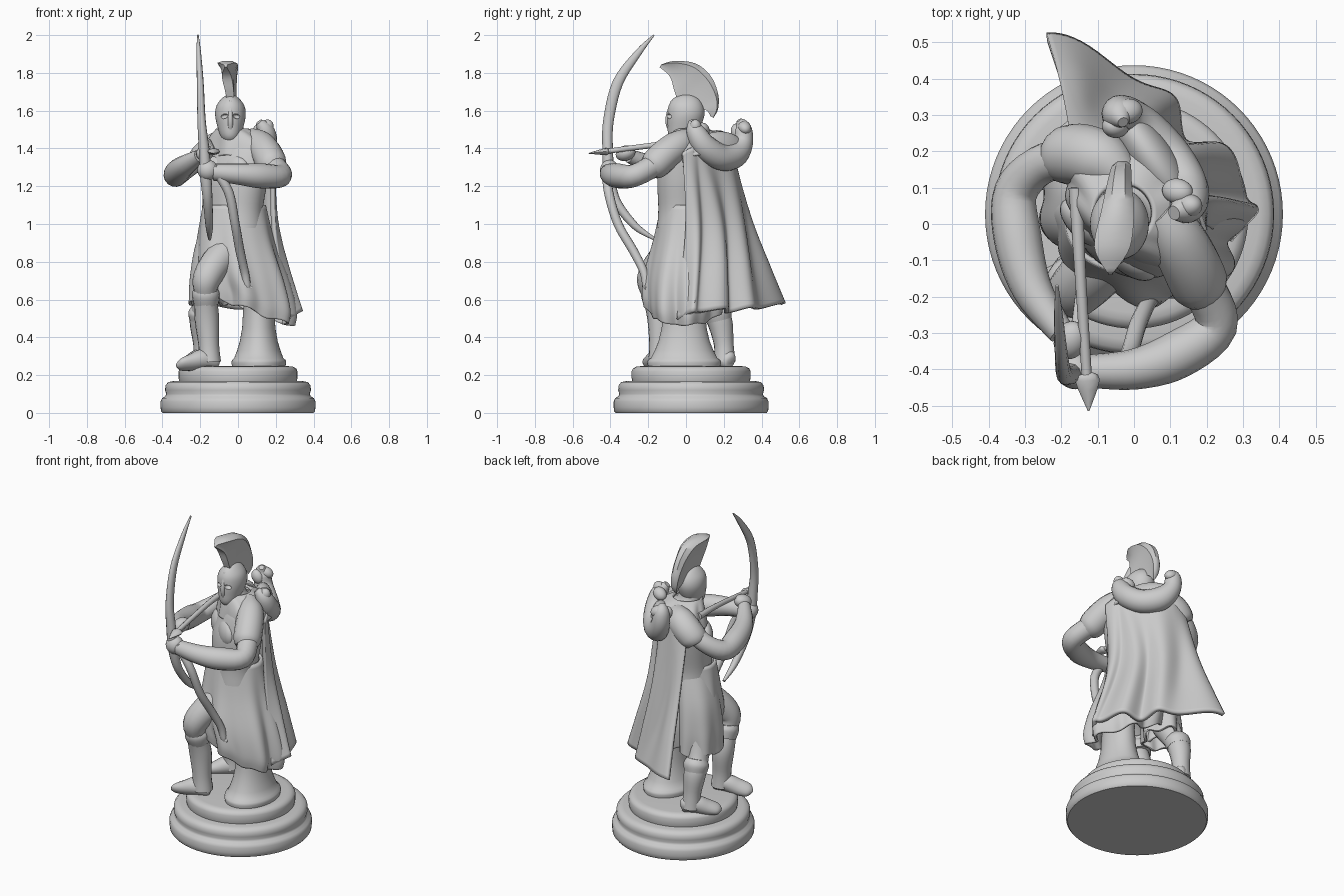
import bpy, bmesh
from math import sin, cos, pi
from mathutils import Vector


def spline(rows, n):
    """Catmull-Rom through rows of equal-length number tuples."""
    out, last = [], len(rows) - 1
    for k in range(last * n + 1):
        i = min(k // n, last - 1)
        t = k / n - i
        a, b, c, d = (rows[min(max(j, 0), last)] for j in (i - 1, i, i + 1, i + 2))
        out.append([0.5 * (2 * q + (r - p) * t + (2 * p - 5 * q + 4 * r - s) * t * t
                           + (3 * q - p - 3 * r + s) * t ** 3) for p, q, r, s in zip(a, b, c, d)])
    return out


def skin(name, rings, closed=True, cap=True, thick=0):
    bm = bmesh.new()
    vs = [[bm.verts.new(p) for p in r] for r in rings]
    n = len(vs[0])
    for a, b in zip(vs, vs[1:]):
        for j in range(n if closed else n - 1):
            k = (j + 1) % n
            bm.faces.new((a[j], a[k], b[k], b[j]))
    if closed and cap:
        bm.faces.new(vs[0])
        bm.faces.new(vs[-1])
    bmesh.ops.recalc_face_normals(bm, faces=bm.faces)
    me = bpy.data.meshes.new(name)
    bm.to_mesh(me)
    bm.free()
    ob = bpy.data.objects.new(name, me)
    bpy.context.collection.objects.link(ob)
    if thick:
        m = ob.modifiers.new("thickness", 'SOLIDIFY')
        m.thickness, m.offset = thick, 0
    return ob


def tube(name, pts, n=5, seg=16):
    """Points are (x, y, z, side radius, other radius)."""
    rows = spline([p if len(p) == 5 else (*p, p[3]) for p in pts], n)
    P = [Vector(r[:3]) for r in rows]
    side, rings = Vector((1, 0.01, 0.02)), []
    for i, r in enumerate(rows):
        t = (P[min(i + 1, len(P) - 1)] - P[max(i - 1, 0)]).normalized()
        side = (side - t * side.dot(t)).normalized()
        up = t.cross(side)
        a, b = max(r[3], .002), max(r[4], .002)
        rings.append([P[i] + side * a * cos(2 * pi * j / seg) + up * b * sin(2 * pi * j / seg)
                      for j in range(seg)])
    return skin(name, rings)


def loft(name, rows, rot=0, waves=0, tilt=0, n=5, seg=64, smooth=True, **kw):
    """Rows are (x, y, z, rx, ry, fold depth)."""
    rows = [(*r, 0) if len(r) == 5 else r for r in rows]
    rings = []
    for x, y, z, rx, ry, f in (spline(rows, n) if smooth else rows):
        ring = []
        for j in range(seg):
            a = 2 * pi * j / seg
            w = 1 + f * (sin(waves * a) + 0.5 * sin((2 * waves - 3) * a + 1))
            u, v = rx * w * cos(a), ry * w * sin(a)
            ring.append((x + u * cos(rot) - v * sin(rot), y + u * sin(rot) + v * cos(rot),
                         z - tilt * u * f + 0.12 * f * sin(waves * a)))
        rings.append(ring)
    return skin(name, rings, **kw)


def blob(name, loc, size, rot=(0, 0, 0)):
    bpy.ops.mesh.primitive_uv_sphere_add(segments=24, ring_count=14, location=loc, rotation=rot)
    ob = bpy.context.object
    ob.name, ob.scale = name, size
    return ob


def lathe(name, prof, x, y, sy=1):
    return loft(name, [(x, y, z, r, r * sy) for r, z in prof], smooth=False, seg=80)


# stepped round base and flared seat column
lathe("base", [(.4, 0), (.408, .01), (.41, .03), (.41, .06), (.402, .078), (.385, .088), (.38, .1),
               (.386, .12), (.384, .145), (.37, .163), (.345, .168), (.312, .17), (.315, .185),
               (.315, .22), (.308, .235), (.29, .245), (.27, .247)], 0, .027)
lathe("seat_column", [(.14, .24), (.145, .265), (.142, .28), (.13, .29), (.115, .33), (.1, .38),
                      (.088, .45), (.082, .56), (.085, .75)], .11, -.01, 1.35)

# legs and boots
tube("front_leg", [(0, -.02, .9, .09), (-.1, -.12, .81, .085), (-.165, -.185, .71, .075),
                   (-.17, -.17, .62, .06), (-.165, -.14, .5, .065), (-.155, -.14, .36, .055),
                   (-.15, -.14, .27, .06)])
tube("rear_leg", [(-.1, .06, .86, .09), (-.15, .09, .68, .085), (-.18, .14, .56, .065),
                  (-.19, .18, .48, .066), (-.185, .2, .36, .052), (-.18, .205, .27, .058)])
tube("front_boot_cuff", [(-.17, -.17, .66, .062), (-.17, -.165, .63, .074), (-.168, -.15, .58, .068)])
tube("rear_boot_cuff", [(-.187, .155, .56, .06), (-.188, .165, .53, .075), (-.19, .175, .49, .068)])
for name, heel, toe in (("front_foot", (-.1, -.12), (-.325, -.205)), ("rear_foot", (-.13, .24), (-.32, .1))):
    h, t = Vector(heel), Vector(toe)
    tube(name, [(*h.lerp(t, f), z, a, b) for f, z, a, b in
                ((0, .275, .01, .01), (.06, .278, .035, .045), (.35, .287, .05, .055), (.65, .268, .05, .042),
                 (.9, .255, .04, .026), (1, .25, .008, .008))])

# torso turned toward the front left
R = -.7
loft("torso", [(-.02, 0, .98, .17, .14), (-.02, 0, 1.08, .165, .132), (-.01, .01, 1.24, .185, .14),
               (0, .03, 1.38, .19, .12), (0, .04, 1.45, .14, .1), (-.03, .02, 1.49, .07, .07),
               (-.04, .01, 1.56, .06, .06)], rot=R)
for name, loc in (("right_chest", (-.125, 0, 1.28)), ("left_chest", (-.015, -.085, 1.28))):
    blob(name, loc, (.095, .05, .085), (0, 0, R))
# tunic skirt with folds, and the part hanging over the rear thigh
loft("skirt", [(-.02, 0, 1.1, .16, .125, 0), (-.01, 0, .92, .195, .16, .02), (.02, -.01, .74, .235, .19, .05),
               (.05, -.01, .62, .235, .195, .08), (.05, -.01, .55, .225, .185, .09)],
     waves=7, tilt=4.2, cap=False, thick=.015, seg=120)
loft("thigh_drape", [(-.07, .03, 1.06, .09, .1, 0), (-.12, .05, .88, .1, .12, .02), (-.145, .06, .72, .1, .13, .05),
                     (-.15, .065, .6, .1, .13, .09), (-.15, .065, .58, .1, .13, .1)],
     waves=5, cap=False, thick=.015, rot=-.3)

# helmet with hollow eyes, nose guard and crest
helmet = loft("helmet", [(-.04, -.02, 1.42, .02, .03), (-.04, -.025, 1.46, .05, .065), (-.04, -.01, 1.52, .07, .088),
                         (-.04, 0, 1.58, .081, .098), (-.04, 0, 1.63, .072, .09), (-.04, 0, 1.67, .04, .06),
                         (-.04, 0, 1.69, .006, .008)], seg=40)
for s in (-1, 1):
    eye = blob("eye_cutter", (-.04 + s * .034, -.095, 1.57), (.022, .025, .013), (0, s * .25, 0))
    eye.hide_render = eye.hide_viewport = True
    m = helmet.modifiers.new("eye", 'BOOLEAN')
    m.operation, m.object = 'DIFFERENCE', eye
tube("nose_guard", [(-.04, -.07, 1.65, .01), (-.04, -.093, 1.58, .012), (-.04, -.093, 1.53, .014),
                    (-.04, -.075, 1.47, .008)])
crest = spline([(-.065, -.14, 1.83, -.13, 1.845, .012), (-.06, -.085, 1.78, -.06, 1.863, .055),
                (-.045, -.06, 1.7, .05, 1.85, .05), (-.04, -.03, 1.64, .13, 1.785, .038),
                (-.035, .06, 1.62, .17, 1.69, .03), (-.03, .11, 1.6, .17, 1.61, .022),
                (-.03, .13, 1.57, .145, 1.562, .006)], 5)
skin("crest", [[(x + s * w * k, iy + (oy - iy) * f, iz + (oz - iz) * f) for s, k, f in
                ((-1, .45, 0), (-1, .5, .5), (-1, .9, .88), (-1, .4, 1), (1, .4, 1), (1, .9, .88), (1, .5, .5), (1, .45, 0))]
               for x, iy, iz, oy, oz, w in crest])

# sleeves, arms and hands
tube("left_sleeve", [(.06, .03, 1.46, .05), (.11, -.03, 1.425, .075), (.15, -.1, 1.375, .082),
                     (.18, -.165, 1.315, .08), (.195, -.195, 1.29, .06)])
tube("right_sleeve", [(-.03, .13, 1.45, .05), (-.08, .17, 1.42, .08), (-.14, .19, 1.38, .085),
                      (-.19, .19, 1.335, .08), (-.21, .19, 1.31, .06)])
tube("left_arm", [(.12, -.03, 1.4, .06), (.19, -.17, 1.31, .06), (.225, -.28, 1.255, .06),
                  (.12, -.36, 1.255, .066), (0, -.4, 1.265, .056), (-.13, -.405, 1.275, .045)])
tube("right_arm", [(-.12, .17, 1.4, .06), (-.24, .17, 1.32, .055), (-.325, .09, 1.26, .06),
                   (-.32, -.04, 1.275, .066), (-.28, -.18, 1.31, .055), (-.2, -.3, 1.36, .036)])
blob("left_hand", (-.16, -.405, 1.285), (.055, .05, .055))
blob("right_hand", (-.175, -.32, 1.375), (.045, .055, .04), (.3, 0, -.4))

# bow with two lower limbs, and the nocked arrow
tube("bow", [(-.212, -.17, 2, .004), (-.208, -.25, 1.91, .012, .018), (-.2, -.36, 1.75, .018, .028),
             (-.193, -.41, 1.55, .022, .028), (-.18, -.415, 1.4, .028), (-.17, -.405, 1.25, .03),
             (-.16, -.37, 1.12, .025), (-.152, -.27, .99, .02), (-.15, -.165, .92, .008)], seg=12)
tube("bow_lower_limb", [(-.13, -.42, 1.3, .025), (-.05, -.41, 1.17, .025), (-.015, -.36, 1, .024),
                        (.01, -.28, .86, .024), (.035, -.225, .75, .022), (.05, -.21, .67, .02),
                        (.075, -.21, .66, .008)], seg=12)
tube("arrow_shaft", [(-.16, .1, 1.435, .02), (-.15, -.1, 1.425, .016), (-.13, -.42, 1.385, .014)], seg=10)
tube("arrow_head", [(-.13, -.41, 1.385, .012), (-.128, -.43, 1.383, .034, .018), (-.125, -.515, 1.374, .002)], n=3, seg=8)

# shoulder shawl, hood and cape
loft("shawl", [(-.03, .03, 1.5, .08, .08, 0), (-.01, .05, 1.465, .14, .115, .02), (0, .06, 1.42, .19, .135, .03),
               (0, .06, 1.36, .21, .145, .04)], rot=R, waves=8, cap=False, thick=.015)
tube("hood", [(.11, .03, 1.54, .02), (.145, .05, 1.49, .05), (.145, .1, 1.41, .06, .065), (.09, .18, 1.355, .07, .07),
              (.02, .26, 1.365, .065, .07), (-.03, .3, 1.43, .055), (-.04, .3, 1.51, .045), (-.03, .28, 1.55, .015)])
blob("hood_body", (.05, .18, 1.39), (.16, .06, .1), (0, 0, 2.18))
for i, p in enumerate(((.15, .05, 1.51), (.12, .09, 1.5), (-.02, .31, 1.51), (-.05, .27, 1.49))):
    blob(f"hood_fold_{i}", p, (.036, .033, .045), (i, .5, i))
edges = [[(-.17, .22, 1.4), (-.07, .24, 1.41), (.04, .18, 1.4), (.13, .08, 1.41), (.165, .04, 1.41), (.19, -.02, 1.38)],
         [(-.2, .34, .98), (-.06, .32, .98), (.05, .25, .98), (.12, .17, .98), (.185, .08, .98), (.195, .01, .98)],
         [(-.25, .505, .57), (.03, .4, .56), (.12, .27, .54), (.23, .19, .54), (.33, .06, .54), (.27, -.03, .5)]]
columns = list(zip(*[spline(e, 14) for e in edges]))
cape = []
for i, col in enumerate(columns):
    u = i / (len(columns) - 1)
    line = []
    for k, (x, y, z) in enumerate(spline(col, 12)):
        v = k / 24
        d = .026 * min(1, v * 1.4) * sin(u * 2 * pi * 3.5 + .6)
        line.append((x + .65 * d, y + .75 * d, z + d * .4 * v))
    cape.append(line)
skin("cape", cape, closed=False, thick=.025)

# smooth shading with crisp edges
bpy.ops.object.select_all(action='DESELECT')
for ob in bpy.context.collection.objects:
    if ob.type == 'MESH' and not ob.hide_render:
        ob.select_set(True)
        bpy.context.view_layer.objects.active = ob
bpy.ops.object.shade_smooth_by_angle(angle=.8)
